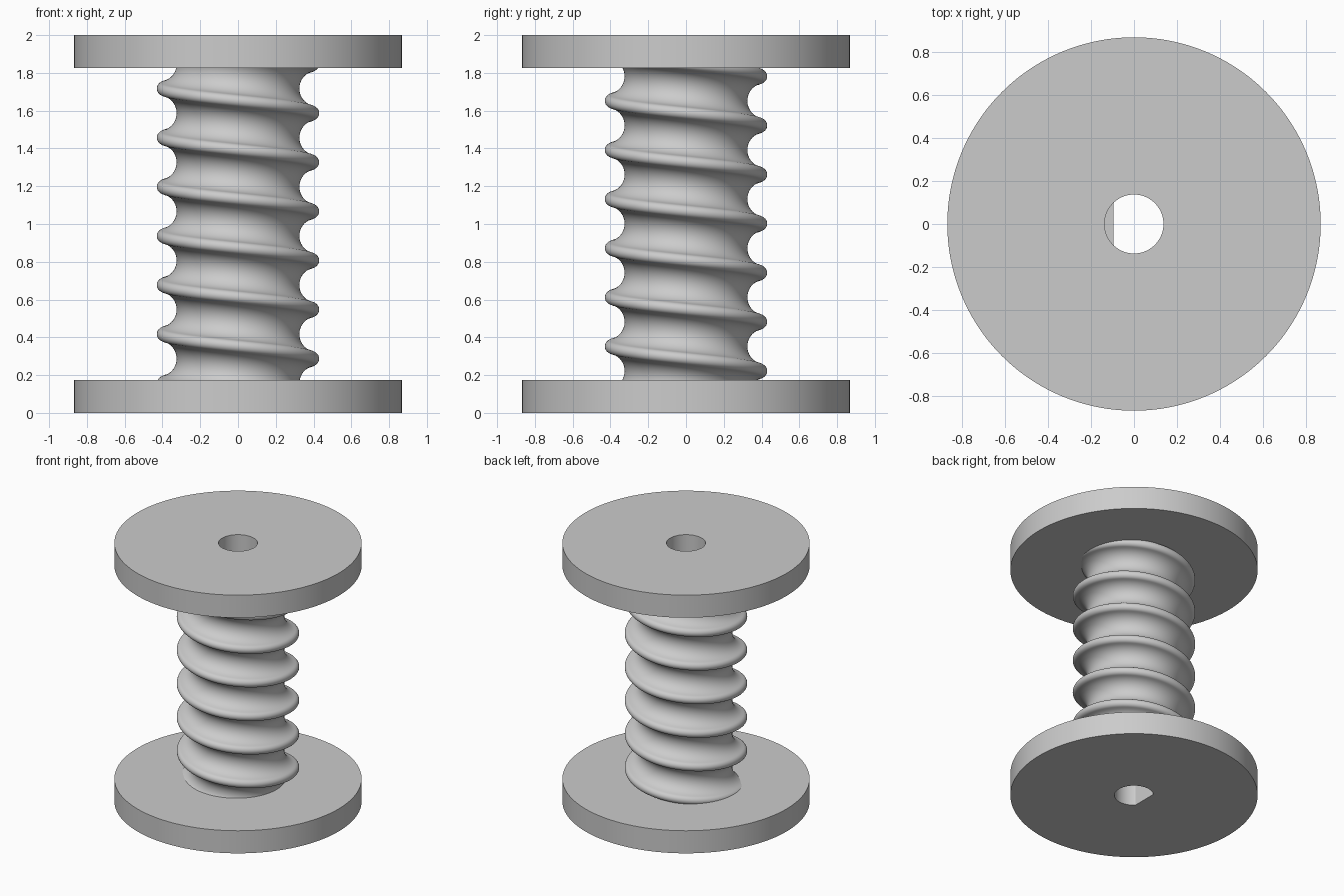
import bpy, bmesh
from math import sin, cos, pi, atan2, hypot

cube = bpy.data.objects.get("Cube")
if cube:
    bpy.data.objects.remove(cube)

HEIGHT, FLANGE_R, FLANGE_T = 2.0, 0.868, 0.175
BORE_R, FLAT_X, FLAT_TOP = 0.137, -0.095, 1.0
PITCH, CREST_R, ROOT_R, GROOVE = 0.26, 0.43, 0.325, 0.1
CREST_Z = 0.287     # crest height on the +x side
SEG = 144

grey = bpy.data.materials.new("plain grey")
grey.use_nodes = True
colour = (0.6, 0.6, 0.6, 1)
grey.diffuse_color = colour
grey.node_tree.nodes["Principled BSDF"].inputs["Base Color"].default_value = colour


def finish(bm, name):
    bmesh.ops.remove_doubles(bm, verts=bm.verts, dist=1e-5)
    mesh = bpy.data.meshes.new(name)
    bm.to_mesh(mesh)
    bm.free()
    mesh.materials.append(grey)
    obj = bpy.data.objects.new(name, mesh)
    bpy.context.collection.objects.link(obj)
    bpy.ops.object.select_all(action='DESELECT')
    obj.select_set(True)
    bpy.context.view_layer.objects.active = obj
    bpy.ops.object.shade_smooth_by_angle(angle=pi / 6)
    return obj


def lathe(name, rings):
    """Join rings given as (radius, z, flattened on the -x side)."""
    bm = bmesh.new()
    loops = []
    for r, z, flat in rings:
        loop = []
        for i in range(SEG):
            a = 2 * pi * i / SEG
            x = max(r * cos(a), FLAT_X) if flat else r * cos(a)
            loop.append(bm.verts.new((x, r * sin(a), z)))
        loops.append(loop)
    for low, high in zip(loops, loops[1:]):
        for i in range(SEG):
            j = (i + 1) % SEG
            # skip the zero-size faces where the ledge has no width
            if (low[i].co - high[i].co).length + (low[j].co - high[j].co).length > 1e-5:
                bm.faces.new((low[i], low[j], high[j], high[i]))
    return finish(bm, name)


# End flanges
lathe("bottom_flange", [(BORE_R, 0, True), (FLANGE_R, 0, False),
                        (FLANGE_R, FLANGE_T, False), (ROOT_R - 0.02, FLANGE_T, False)])
top = HEIGHT - FLANGE_T
lathe("top_flange", [(ROOT_R - 0.02, top, False), (FLANGE_R, top, False),
                     (FLANGE_R, HEIGHT, False), (BORE_R, HEIGHT, False)])

# Through bore: round above, with a flat side below
lathe("shaft_bore", [(BORE_R, HEIGHT, False), (BORE_R, FLAT_TOP, False),
                     (BORE_R, FLAT_TOP, True), (BORE_R, 0, True)])


def groove_profile():
    """One pitch of (radius, height): half groove, rounded crest, half groove."""
    half = PITCH / 2
    groove_c = ROOT_R + GROOVE
    crest_c = CREST_R - 0.033
    tip = hypot(half, groove_c - crest_c) - GROOVE
    bend = atan2(half, groove_c - crest_c)
    lower = [(groove_c - GROOVE * cos(bend * k / 10),
              GROOVE * sin(bend * k / 10) - half) for k in range(11)]
    crest = [(crest_c + tip * cos(bend * k / 6), tip * sin(bend * k / 6))
             for k in range(-5, 6)]
    upper = [(r, -z) for r, z in reversed(lower)]
    return lower + crest + upper


# Drum with a helical groove, trimmed inside the flanges
bm = bmesh.new()
profile = groove_profile()
previous = None
for step in range(-2 * SEG, 7 * SEG + 1):
    turn = step / SEG
    a = -2 * pi * turn
    row = [bm.verts.new((r * cos(a), r * sin(a), CREST_Z + PITCH * turn + z))
           for r, z in profile]
    if previous:
        for k in range(len(row) - 1):
            bm.faces.new((row[k], previous[k], previous[k + 1], row[k + 1]))
    previous = row
bmesh.ops.remove_doubles(bm, verts=bm.verts, dist=1e-5)
for z, direction in ((FLANGE_T - 0.05, -1), (top + 0.05, 1)):
    bmesh.ops.bisect_plane(bm, geom=bm.verts[:] + bm.edges[:] + bm.faces[:],
                           plane_co=(0, 0, z), plane_no=(0, 0, direction),
                           clear_outer=True)
finish(bm, "grooved_drum")
